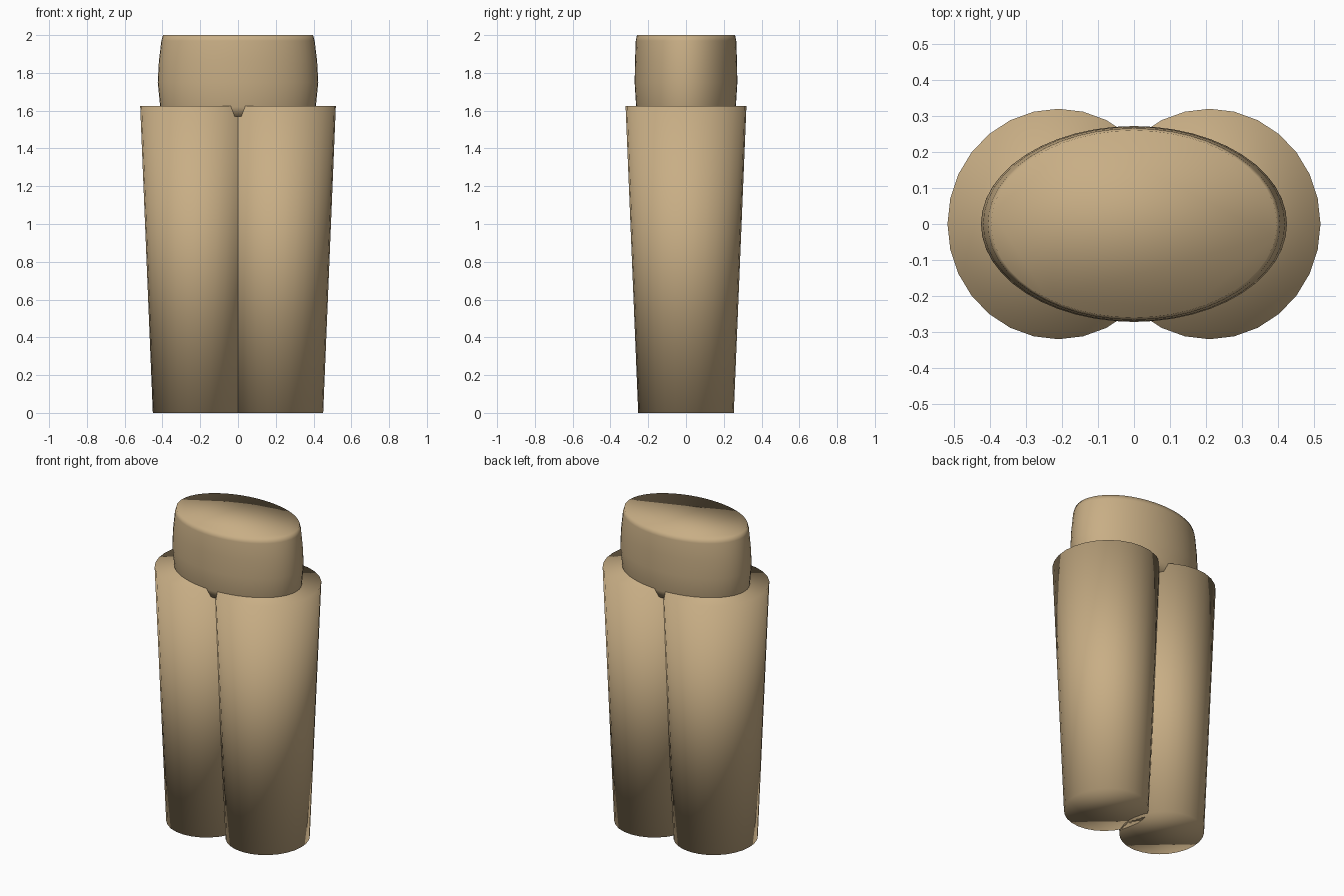
import bpy, bmesh, math

if "Cube" in bpy.data.objects:
    bpy.data.objects.remove(bpy.data.objects["Cube"])

tan = bpy.data.materials.new("tan")
tan.diffuse_color = (0.578, 0.423, 0.235, 1)
tan.use_nodes = True
tan.node_tree.nodes["Principled BSDF"].inputs["Base Color"].default_value = tan.diffuse_color


def lathe(name, rings, sides, cx=0.0):
    """Closed elliptical body from (z, x radius, y radius) rings."""
    bm = bmesh.new()
    loops = []
    for z, rx, ry in rings:
        loops.append([bm.verts.new((cx + rx * math.cos(2 * math.pi * i / sides),
                                    ry * math.sin(2 * math.pi * i / sides), z))
                      for i in range(sides)])
    for low, high in zip(loops, loops[1:]):
        for i in range(sides):
            j = (i + 1) % sides
            bm.faces.new((low[i], low[j], high[j], high[i]))
    bm.faces.new(loops[0][::-1])
    bm.faces.new(loops[-1])
    for f in bm.faces:
        f.smooth = True  # caps blend softly into the sides
    mesh = bpy.data.meshes.new(name)
    bm.to_mesh(mesh)
    bm.free()
    mesh.materials.append(tan)
    obj = bpy.data.objects.new(name, mesh)
    bpy.context.collection.objects.link(obj)
    return obj


# Two tapered legs, touching in the middle
for side, x in (("left", -0.21), ("right", 0.21)):
    lathe(side + "_leg", [(0, 0.241, 0.253), (1.625, 0.308, 0.32)], 28, x)

# Barrel-shaped oval hip block sunk slightly into the legs
lathe("hips", [(1.57, 0.395, 0.248), (1.62, 0.412, 0.264), (1.75, 0.425, 0.272),
               (1.86, 0.419, 0.270), (1.97, 0.406, 0.266), (2.0, 0.397, 0.260)], 48)
